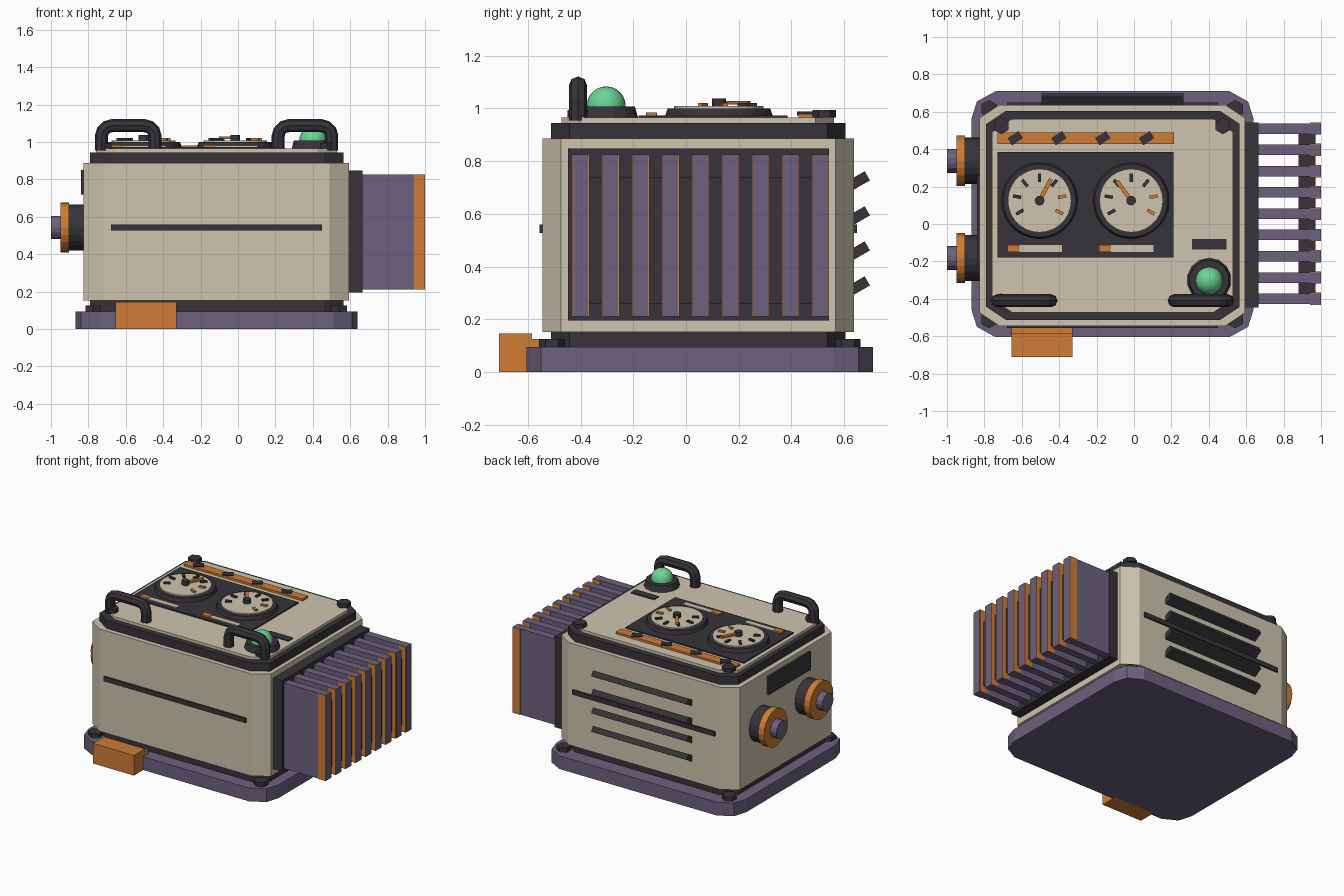
import bpy, bmesh
from math import radians, cos, sin, pi
from mathutils import Matrix, Vector

cube = bpy.data.objects.get("Cube")
if cube:
    bpy.data.objects.remove(cube, do_unlink=True)


def material(name, rgb):
    m = bpy.data.materials.new(name)
    m.use_nodes = True
    m.diffuse_color = (*rgb, 1)
    m.node_tree.nodes["Principled BSDF"].inputs["Base Color"].default_value = (*rgb, 1)
    return m


CREAM = material("warm cream", (0.62, 0.56, 0.43))
PURPLE = material("dusty purple", (0.15, 0.12, 0.21))
ORANGE = material("burnt orange", (0.63, 0.20, 0.035))
DARK = material("charcoal", (0.037, 0.034, 0.042))
GREEN = material("lamp green", (0.15, 0.66, 0.31))


def finish(bm, name, mat):
    bmesh.ops.recalc_face_normals(bm, faces=bm.faces)
    mesh = bpy.data.meshes.new(name)
    bm.to_mesh(mesh)
    bm.free()
    mesh.materials.append(mat)
    ob = bpy.data.objects.new(name, mesh)
    bpy.context.collection.objects.link(ob)
    return ob


def box(name, mat, x, y, z):
    """Box from (min, max) pairs."""
    bm = bmesh.new()
    size = Vector([b - a for a, b in (x, y, z)])
    mid = Vector([(a + b) / 2 for a, b in (x, y, z)])
    bmesh.ops.create_cube(bm, size=1, matrix=Matrix.Translation(mid) @ Matrix.Diagonal(size).to_4x4())
    return finish(bm, name, mat)


def turned_box(name, mat, centre, size, angle, axis):
    bm = bmesh.new()
    bmesh.ops.create_cube(bm, size=1, matrix=Matrix.Translation(centre)
                          @ Matrix.Rotation(angle, 4, axis) @ Matrix.Diagonal(size).to_4x4())
    return finish(bm, name, mat)


def slab(name, mat, x, y, z, corner):
    """Extruded rectangle whose corners follow a quarter profile of insets."""
    mx, my = sum(x) / 2, sum(y) / 2
    hx, hy = x[1] - mx, y[1] - my
    quarter = [(hx - a, hy - b) for a, b in corner]
    flip = quarter[::-1]
    ring = quarter + [(-a, b) for a, b in flip] + [(-a, -b) for a, b in quarter] + [(a, -b) for a, b in flip]
    bm = bmesh.new()
    face = bm.faces.new([bm.verts.new((mx + a, my + b, z[0])) for a, b in ring])
    top = bmesh.ops.extrude_face_region(bm, geom=[face])["geom"]
    for v in top:
        if isinstance(v, bmesh.types.BMVert):
            v.co.z = z[1]
    return finish(bm, name, mat)


def drum(name, mat, base, r1, r2, height, sides, along_left=False):
    """Cylinder or cone rising from its base point, or growing to -x."""
    bm = bmesh.new()
    turn = Matrix.Rotation(-pi / 2, 4, 'Y') if along_left else Matrix()
    bmesh.ops.create_cone(bm, cap_ends=True, segments=sides, radius1=r1, radius2=r2, depth=height,
                          matrix=Matrix.Translation(base) @ turn @ Matrix.Translation((0, 0, height / 2)))
    return finish(bm, name, mat)


# Stacked housing: base, plinth, body, collar, lid
round_corner = [(0, 0.15), (0.03, 0.055), (0.13, 0)]
chamfer = [(0, 0.07), (0.105, 0)]
slab("base_plate", PURPLE, (-0.87, 0.64), (-0.605, 0.71), (0, 0.095), round_corner)
slab("plinth", DARK, (-0.79, 0.565), (-0.513, 0.605), (0.095, 0.155), chamfer)
slab("body", CREAM, (-0.825, 0.593), (-0.545, 0.637), (0.152, 0.887), chamfer)
slab("collar", DARK, (-0.79, 0.565), (-0.513, 0.605), (0.885, 0.945), chamfer)
slab("lid", CREAM, (-0.758, 0.53), (-0.472, 0.562), (0.945, 0.965), chamfer)

# Hex bolts on the base and lid corners
for x in (-0.775, 0.54):
    for y in (-0.51, 0.615):
        drum("base_bolt", DARK, (x, y, 0.095), 0.048, 0.048, 0.03, 6)
for x in (-0.71, 0.475):
    drum("lid_bolt_back", DARK, (x, 0.525, 0.965), 0.045, 0.045, 0.03, 6)
    drum("lid_bolt_front", DARK, (x, -0.41, 0.965), 0.04, 0.04, 0.03, 6)

# Trim stripes on the front and back
box("front_stripe", DARK, (-0.68, 0.45), (-0.557, -0.54), (0.527, 0.56))
box("back_stripe", DARK, (-0.68, 0.45), (0.63, 0.649), (0.527, 0.56))

# Back louvres
for i in range(4):
    turned_box("back_louvre", DARK, (-0.115, 0.658, 0.328 + i * 0.133),
               Vector((0.76, 0.07, 0.04)), radians(30), 'X')

# Orange latch at the front of the base
box("latch_block", ORANGE, (-0.655, -0.33), (-0.71, -0.585), (0, 0.145))
box("latch_tongue", ORANGE, (-0.655, -0.33), (-0.59, -0.545), (0.09, 0.125))

# Cooling fins on the left
box("fin_mount", DARK, (0.58, 0.665), (-0.447, 0.542), (0.195, 0.848))
box("fin_spacer", DARK, (0.88, 0.97), (-0.4, 0.5), (0.26, 0.74))
for i in range(9):
    y = -0.4 + i * 0.1138
    box("fin", PURPLE, (0.66, 1.0), (y - 0.028, y + 0.028), (0.21, 0.825))
    for s in (-1, 1):
        side = sorted((y + s * 0.027, y + s * 0.033))
        box("fin_edge", ORANGE, (0.94, 0.999), side, (0.21, 0.824))

# Knobs and plate on the right
for y in (-0.182, 0.338):
    drum("knob_collar", DARK, (-0.82, y, 0.543), 0.124, 0.124, 0.085, 20, True)
    drum("knob_ring", ORANGE, (-0.903, y, 0.543), 0.134, 0.134, 0.047, 20, True)
    drum("knob_cap", PURPLE, (-0.948, y, 0.543), 0.064, 0.064, 0.052, 14, True)
box("side_plate", DARK, (-0.84, -0.82), (-0.22, 0.26), (0.72, 0.85))

# Instrument panel with two dials
box("panel", DARK, (-0.73, 0.212), (-0.18, 0.385), (0.96, 0.974))
for cx, needle in ((-0.505, 62), (-0.015, 126)):
    cy = 0.125
    drum("dial_bezel", DARK, (cx, cy, 0.97), 0.205, 0.195, 0.03, 28)
    drum("dial_face", CREAM, (cx, cy, 0.995), 0.17, 0.17, 0.014, 28)
    for i in range(7):
        a = radians(210 - 40 * i)
        turned_box("dial_tick", ORANGE if i > 4 else DARK,
                   (cx + 0.122 * cos(a), cy + 0.122 * sin(a), 1.012),
                   Vector((0.045, 0.018, 0.016)), a, 'Z')
    a = radians(needle)
    turned_box("dial_needle", ORANGE, (cx + 0.065 * cos(a), cy + 0.065 * sin(a), 1.022),
               Vector((0.13, 0.022, 0.014)), a, 'Z')
    drum("dial_hub", DARK, (cx, cy, 1.005), 0.026, 0.026, 0.033, 12)
    box("gauge_bar", CREAM, (cx - 0.17, cx + 0.12), (-0.15, -0.112), (0.97, 0.98))
    box("gauge_fill", ORANGE, (cx - 0.171, cx - 0.108), (-0.151, -0.111), (0.97, 0.985))

# Warning strip with slanted marks
box("warning_strip", ORANGE, (-0.73, 0.215), (0.427, 0.49), (0.96, 0.98))
for i in range(4):
    turned_box("warning_mark", DARK, (-0.635 + i * 0.234, 0.459, 0.981),
               Vector((0.07, 0.045, 0.014)), radians(33), 'Z')

# Signal lamp and its label
box("lamp_label", DARK, (0.31, 0.495), (-0.135, -0.08), (0.96, 0.972))
drum("lamp_base", DARK, (0.402, -0.3, 0.965), 0.118, 0.106, 0.042, 14)
bm = bmesh.new()
bmesh.ops.create_uvsphere(bm, u_segments=20, v_segments=12, radius=0.074,
                          matrix=Matrix.Translation((0.402, -0.303, 1.01)))
lamp = finish(bm, "lamp_dome", GREEN)
lamp.data.shade_smooth()

# Bent tube handles
for cx in (-0.587, 0.358):
    bend, half, top = 0.055, 0.143, 1.087
    arc = [(half - bend + bend * cos(k * pi / 6), top - bend + bend * sin(k * pi / 6)) for k in range(4)]
    path = [(half, 0.955)] + arc
    path += [(-x, z) for x, z in path[::-1]]
    curve = bpy.data.curves.new("handle", 'CURVE')
    curve.dimensions = '3D'
    curve.bevel_depth = 0.035
    curve.bevel_resolution = 2
    curve.use_fill_caps = True
    line = curve.splines.new('POLY')
    line.points.add(len(path) - 1)
    for p, (x, z) in zip(line.points, path):
        p.co = (cx + x, -0.41, z, 1)
    line.use_smooth = False
    curve.materials.append(DARK)
    bpy.context.collection.objects.link(bpy.data.objects.new("handle", curve))
